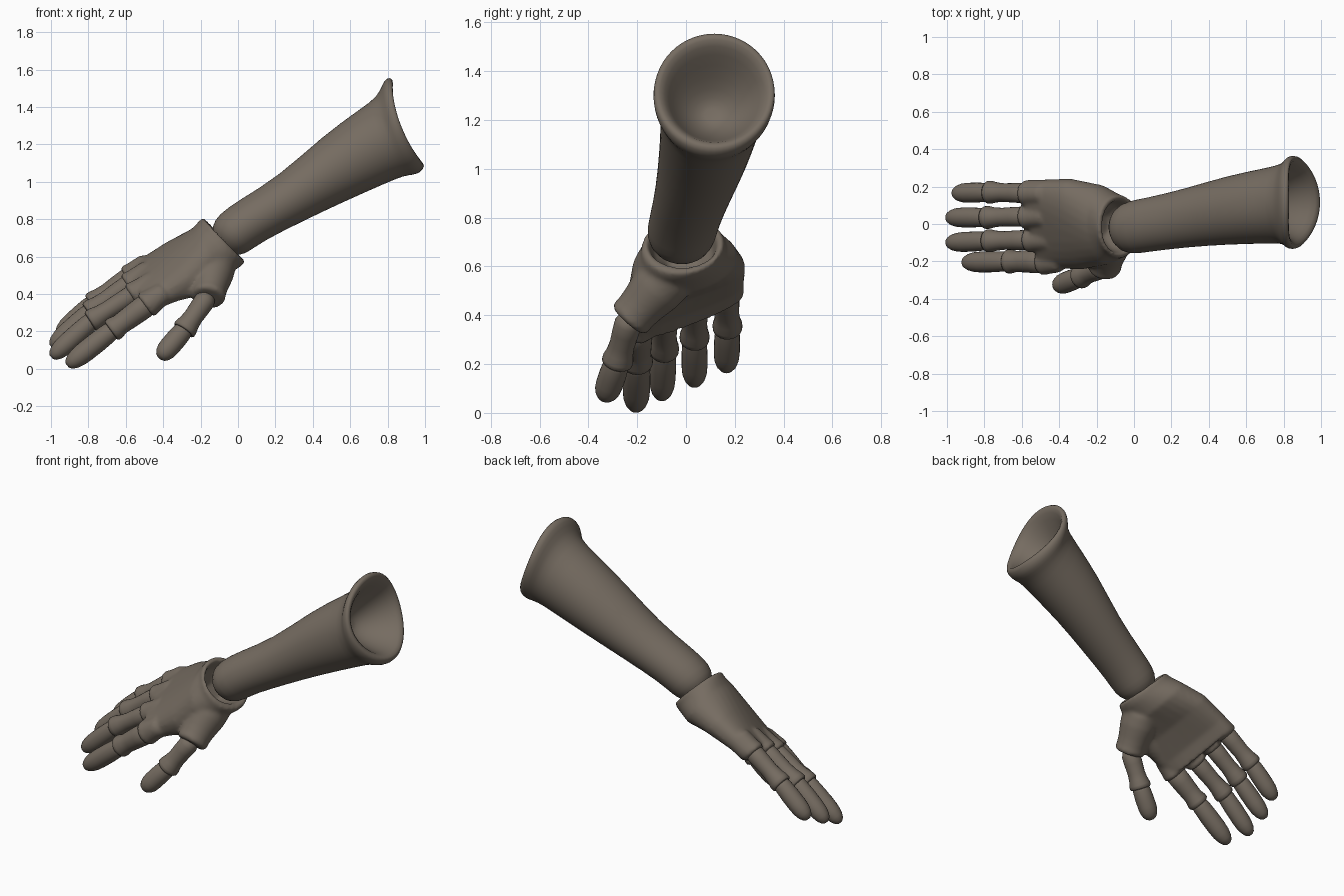
import bpy, bmesh, math
from mathutils import Vector as V

if "Cube" in bpy.data.objects:
    bpy.data.objects.remove(bpy.data.objects["Cube"])

clay = bpy.data.materials.new("grey brown plastic")
clay.diffuse_color = (0.18, 0.15, 0.12, 1)
clay.use_nodes = True
clay.node_tree.nodes["Principled BSDF"].inputs["Base Color"].default_value = clay.diffuse_color


def loft(bm, rings):
    """Skin a list of point rings and close both ends."""
    vs = [[bm.verts.new(p) for p in r] for r in rings]
    n = len(vs[0])
    for a, b in zip(vs, vs[1:]):
        for i in range(n):
            bm.faces.new((a[i], a[(i + 1) % n], b[(i + 1) % n], b[i]))
    for r in (vs[0], vs[-1]):
        c = bm.verts.new(sum((v.co for v in r), V()) / n)
        for i in range(n):
            bm.faces.new((r[i], r[(i + 1) % n], c))


def oval(c, u, w, n=28, dip=0.0, power=1.0, hollow=0.0):
    """Ring on half axes u and w; dip pulls its sides back, hollow dents the -u side."""
    pts = []
    for i in range(n):
        a = 2 * math.pi * i / n
        s, k = math.sin(a), math.cos(a)
        f = lambda q: math.copysign(abs(q) ** power, q)
        dent = hollow * max(0, -k) ** 3
        pts.append(c + u * (f(k) + dent) + w * f(s) - V((dip * s * s, 0, 0)))
    return pts


def tube(bm, p, q, profile, n=24):
    """Round piece from p to q; profile = (fraction of length, radius)."""
    p, q = V(p), V(q)
    d = (q - p).normalized()
    u = d.cross(V((0, 1, 0))).normalized()
    w = d.cross(u)
    loft(bm, [oval(p.lerp(q, t), u * r, w * r, n) for t, r in profile])


def finish(bm, name):
    bmesh.ops.recalc_face_normals(bm, faces=bm.faces)
    me = bpy.data.meshes.new(name)
    bm.to_mesh(me)
    bm.free()
    me.materials.append(clay)
    for f in me.polygons:
        f.use_smooth = True
    ob = bpy.data.objects.new(name, me)
    bpy.context.collection.objects.link(ob)
    return ob


# forearm: upper xz, lower xz, y min, y max, side dip
arm = [
    (-.135, .70, -.05, .61, -.08, .05, 0), (-.14, .765, .015, .605, -.135, .10, 0),
    (-.105, .825, .065, .63, -.165, .125, 0), (0, .90, .14, .685, -.15, .14, 0),
    (.22, 1.03, .34, .785, -.125, .19, 0), (.45, 1.245, .55, .885, -.11, .26, 0),
    (.66, 1.395, .80, .995, -.105, .305, 0), (.745, 1.455, .885, 1.03, -.105, .325, .01),
    (.77, 1.52, .935, 1.035, -.13, .355, .03), (.795, 1.56, .975, 1.045, -.138, .37, .04),
    (.83, 1.555, 1.005, 1.085, -.13, .362, .045), (.83, 1.51, .98, 1.11, -.085, .32, .05),
    (.77, 1.43, .90, 1.115, -.06, .285, .03), (.70, 1.32, .78, 1.14, .0, .21, 0),
    (.69, 1.26, .72, 1.18, .06, .15, 0)]
bm = bmesh.new()
rings = []
for ux, uz, lx, lz, y0, y1, dip in arm:
    up, lo, ym = V((ux, 0, uz)), V((lx, 0, lz)), (y0 + y1) / 2
    rings.append(oval((up + lo) / 2 + V((0, ym, 0)), (up - lo) / 2,
                      V((0, (y1 - y0) / 2, 0)), dip=dip))
loft(bm, rings)
ob = finish(bm, "forearm")
m = ob.modifiers.new("round", 'SUBSURF')
m.levels = m.render_levels = 1

# fingers: base, joint, tip
fingers = {
    "index": ((-.49, -.20, .34), (-.665, -.20, .212), (-.915, -.205, .015)),
    "middle": ((-.565, -.085, .395), (-.775, -.09, .262), (-1.0, -.10, .06)),
    "ring": ((-.585, .04, .45), (-.785, .035, .31), (-1.0, .035, .115)),
    "little": ((-.585, .165, .49), (-.77, .17, .355), (-.965, .165, .175)),
    "thumb": ((-.17, -.235, .375), (-.283, -.28, .215), (-.42, -.335, .055))}

# palm with wrist socket, thumb mound, web and knuckles, fused together
bm = bmesh.new()
N = V((-.5, -.3, .8))
W = V((-.05, .235, .09))
loft(bm, [
    oval(V((-.17, -.01, .60)), V((-.035, 0, .04)), V((0, .06, 0))),
    oval(V((-.13, -.01, .65)), V((-.075, 0, .08)), V((0, .12, 0))),
    oval(V((-.075, -.015, .695)), V((-.092, 0, .097)), V((0, .145, 0))),
    oval(V((-.075, -.015, .69)), V((-.114, 0, .118)), V((0, .168, .01))),
    oval(V((-.10, -.01, .665)), V((-.112, 0, .12)), V((-.01, .175, .015))),
    oval(V((-.165, -.005, .62)), N * .15, V((-.03, .21, .05))),
    oval(V((-.305, 0, .54)), N * .125, V((-.045, .238, .085)), power=.9, hollow=.3),
    oval(V((-.45, 0, .463)), N * .09, W, power=.78, hollow=.25),
    oval(V((-.525, 0, .418)), N * .078, W, power=.72)])
tube(bm, (-.125, -.075, .56), (-.16, -.235, .38),
     [(-.1, .06), (0, .115), (.3, .112), (.65, .095), (.85, .09), (.95, .093), (1.02, .082)])
tube(bm, (-.15, -.15, .475), (-.46, -.19, .375),
     [(-.05, .04), (0, .075), (.3, .062), (.6, .055), (.9, .06), (1, .04)])
for k, (b, j, t) in fingers.items():
    if k != "thumb":
        b, j = V(b), V(j)
        g = 1.1 if k == "index" else 1
        tube(bm, b.lerp(j, -.6), b.lerp(j, .04),
             [(0, .04), (.1, .058), (.7, .063 * g), (.9, .069 * g), (1, .063 * g)])
ob = finish(bm, "palm")
m = ob.modifiers.new("fuse", 'REMESH')
m.mode, m.voxel_size, m.use_smooth_shade = 'VOXEL', .01, True
m = ob.modifiers.new("soften", 'SMOOTH')
m.factor, m.iterations = .5, 12

# finger segments: flared inner segment and rounded tip segment
for k, (b, j, t) in fingers.items():
    s = 1.0 if k in ("index", "thumb") else .95
    g = 1.12 if k == "index" else 1
    bm = bmesh.new()
    tube(bm, b, j, [(x, r * s) for x, r in (
        (-.15, .025), (-.08, .045), (.05, .056 * g), (.3, .055 * g), (.6, .052 * g),
        (.8, .056), (.95, .064), (1.04, .064), (1.08, .056), (1.0, .045))])
    finish(bm, k + "_inner_segment")
    bm = bmesh.new()
    tube(bm, j, t, [(x, r * s) for x, r in (
        (-.06, .03), (0, .047), (.12, .053), (.35, .056), (.6, .056), (.75, .053),
        (.87, .044), (.95, .031), (.99, .014))])
    finish(bm, k + "_tip_segment")
